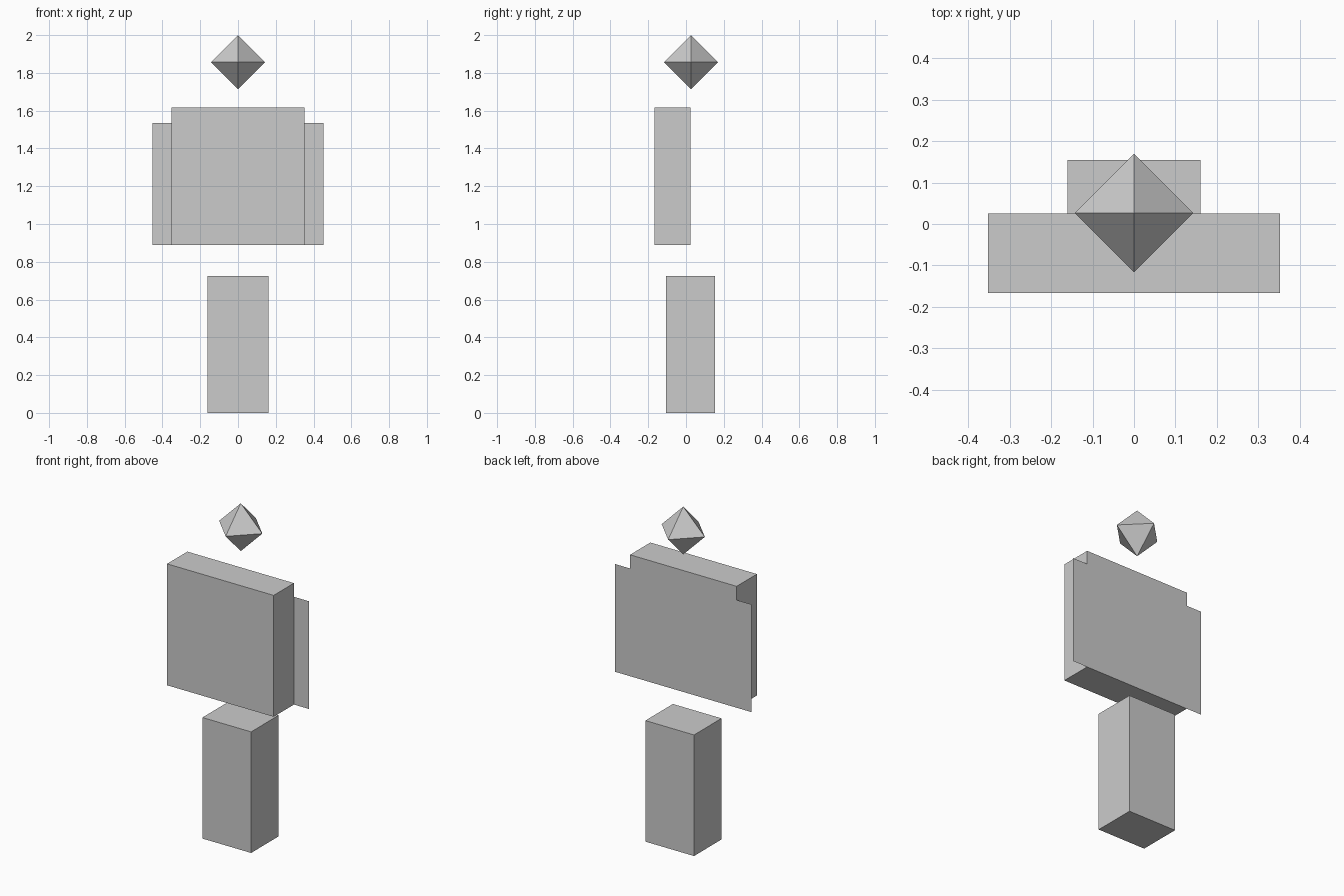
import bpy, bmesh
from mathutils import Vector

if "Cube" in bpy.data.objects:
    bpy.data.objects.remove(bpy.data.objects["Cube"])


def finish(name, bm):
    bmesh.ops.recalc_face_normals(bm, faces=bm.faces)
    mesh = bpy.data.meshes.new(name)
    bm.to_mesh(mesh)
    bm.free()
    obj = bpy.data.objects.new(name, mesh)
    bpy.context.collection.objects.link(obj)
    return obj


def box(name, lo, hi):
    lo, hi = Vector(lo), Vector(hi)
    bm = bmesh.new()
    bmesh.ops.create_cube(bm, size=1)
    for v in bm.verts:
        v.co = (lo + hi) / 2 + v.co * (hi - lo)
    return finish(name, bm)


# Lower body and torso blocks
box("lower_body", (-0.161, -0.106, 0), (0.161, 0.154, 0.725))
HALF, BACK, BASE = 0.353, 0.025, 0.89
box("torso", (-HALF, -0.167, BASE), (HALF, BACK, 1.617))

# Flat side panels flush with the back of the torso, mirrored across x
bm = bmesh.new()
bm.faces.new([bm.verts.new((x, BACK, z)) for x, z in
              ((HALF, BASE), (0.453, BASE), (0.453, 1.535), (HALF, 1.535))])
panels = finish("arm_panels", bm)
mirror = panels.modifiers.new("Mirror", 'MIRROR')
mirror.use_mirror_merge = False

# Octahedral head: a four-sided ring with a point above and below
R = 0.143
bm = bmesh.new()
ring = [bm.verts.new((x, y + 0.026, 2 - R))
        for x, y in ((R, 0), (0, R), (-R, 0), (0, -R))]
for tip_z in (2 - 2 * R, 2):
    tip = bm.verts.new((0, 0.026, tip_z))
    for i in range(4):
        bm.faces.new((ring[i], ring[(i + 1) % 4], tip))
finish("head", bm)
